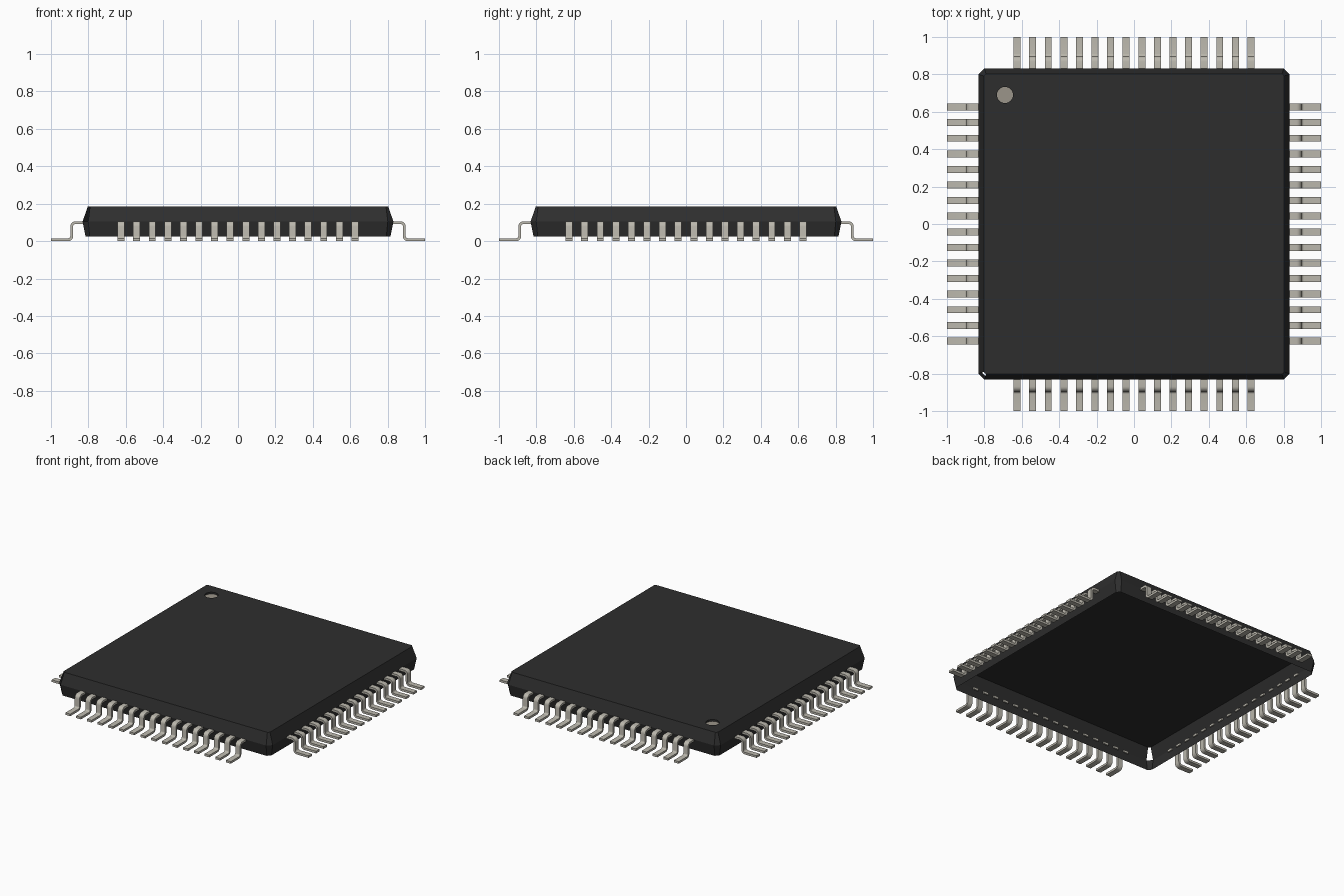
import bpy, bmesh, math
from mathutils import Matrix

cube = bpy.data.objects.get("Cube")
if cube:
    bpy.data.objects.remove(cube, do_unlink=True)


def material(name, rgb):
    m = bpy.data.materials.new(name)
    m.use_nodes = True
    m.diffuse_color = (*rgb, 1)
    bsdf = m.node_tree.nodes["Principled BSDF"]
    bsdf.inputs["Base Color"].default_value = (*rgb, 1)
    bsdf.inputs["Roughness"].default_value = 0.6
    return m


BLACK = material("black_plastic", (0.027, 0.027, 0.027))
METAL = material("tinned_metal", (0.50, 0.48, 0.42))
MARK = material("marker_grey", (0.33, 0.30, 0.255))


def add_object(name, bm, mats):
    mesh = bpy.data.meshes.new(name)
    bm.to_mesh(mesh)
    bm.free()
    for m in mats:
        mesh.materials.append(m)
    obj = bpy.data.objects.new(name, mesh)
    bpy.context.collection.objects.link(obj)
    return obj


def loop_edges(bm, verts):
    edges = []
    for i, v in enumerate(verts):
        w = verts[(i + 1) % len(verts)]
        edges.append(bm.edges.get((v, w)) or bm.edges.new((v, w)))
    return edges


# --- Package body: open-bottomed shell with chamfered corners ---
def octagon(bm, half, cut, z):
    """Square ring with cut corners, counter-clockwise from the front right corner."""
    ring = []
    for k in range(4):
        turn = Matrix.Rotation(k * math.pi / 2, 4, 'Z')
        for x, y in ((-half, -half + cut), (-half + cut, -half)):
            v = bm.verts.new((x, y, z))
            v.co = turn @ v.co
            ring.append(v)
    return ring


def circle(bm, cx, cy, z, radius, n=32):
    return [bm.verts.new((cx + radius * math.cos(2 * math.pi * i / n),
                          cy + radius * math.sin(2 * math.pi * i / n), z))
            for i in range(n)]


TOP = 0.185
bm = bmesh.new()
bottom = octagon(bm, 0.815, 0.022, 0.025)
waist = octagon(bm, 0.831, 0.030, 0.105)
top = octagon(bm, 0.803, 0.012, TOP)
for low, high in ((bottom, waist), (waist, top)):
    for i in range(8):
        if high is top and i == 0:
            continue  # open chamfer on this one corner
        j = (i + 1) % 8
        bm.faces.new((low[i], low[j], high[j], high[i]))

# Top face with a round recess for the first-lead marker
rim = circle(bm, -0.69, 0.69, TOP, 0.043)
floor = circle(bm, -0.69, 0.69, TOP - 0.012, 0.043)
bmesh.ops.triangle_fill(bm, use_beauty=True, normal=(0, 0, 1),
                        edges=loop_edges(bm, top) + loop_edges(bm, rim))
for i in range(len(rim)):
    j = (i + 1) % len(rim)
    bm.faces.new((rim[i], rim[j], floor[j], floor[i]))
bm.faces.new(floor).material_index = 1
add_object("package_body", bm, [BLACK, MARK])


# --- Gull-wing lead: bent strip swept from foot tip to body ---
WIDTH, THICK, RADIUS, STEPS = 0.037, 0.015, 0.02, 5
RISER, FOOT_Z, ARM_Z = 0.889, 0.0075, 0.0985
PITCH, COUNT = 1.25 / 15, 16

path = [(1.0, FOOT_Z, 90)]                       # distance out, height, normal angle
for centre, sign, start, end in (
        ((RISER + RADIUS, FOOT_Z + RADIUS), -1, 90, 0),
        ((RISER - RADIUS, ARM_Z - RADIUS), 1, 0, 90)):
    for s in range(STEPS + 1):
        a = start + (end - start) * s / STEPS
        path.append((centre[0] + sign * RADIUS * math.cos(math.radians(a)),
                     centre[1] + sign * RADIUS * math.sin(math.radians(a)), a))
path.append((0.82, ARM_Z, 90))

bm = bmesh.new()
rings = []
for r, z, a in path:
    dr = math.cos(math.radians(a)) * THICK / 2
    dz = math.sin(math.radians(a)) * THICK / 2
    rings.append([bm.verts.new((-0.625 + sx * WIDTH / 2, -(r + sn * dr), z + sn * dz))
                  for sx, sn in ((-1, -1), (1, -1), (1, 1), (-1, 1))])
for a, b in zip(rings, rings[1:]):
    for i in range(4):
        j = (i + 1) % 4
        bm.faces.new((a[i], a[j], b[j], b[i]))
bm.faces.new(rings[0][::-1])
bm.faces.new(rings[-1])
bmesh.ops.recalc_face_normals(bm, faces=bm.faces)
front = add_object("front_leads", bm, [METAL])

bpy.ops.object.select_all(action='DESELECT')
front.select_set(True)
bpy.context.view_layer.objects.active = front
bpy.ops.object.shade_smooth_by_angle(angle=math.radians(40))

# Sixteen leads per side, turned around the body
rows = [front]
for name in ("left_leads", "back_leads", "right_leads"):
    row = bpy.data.objects.new(name, front.data)
    bpy.context.collection.objects.link(row)
    rows.append(row)
for k, row in enumerate(rows):
    row.rotation_euler.z = k * math.pi / 2
    arr = row.modifiers.new("lead_row", 'ARRAY')
    arr.count = COUNT
    arr.use_relative_offset = False
    arr.use_constant_offset = True
    arr.constant_offset_displace = (PITCH, 0, 0)
